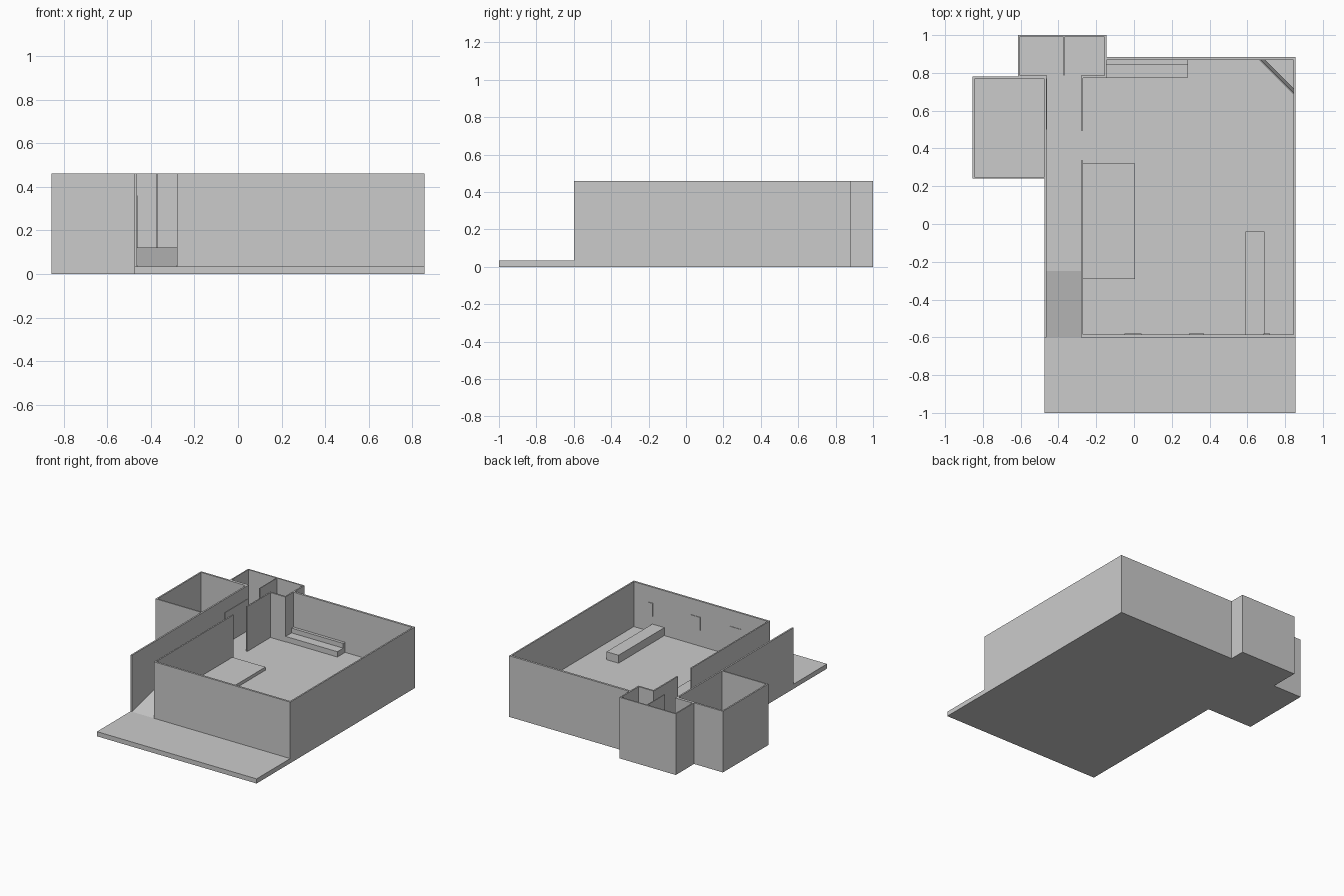
import bpy, bmesh
from mathutils import Vector

if "Cube" in bpy.data.objects:
    bpy.data.objects.remove(bpy.data.objects["Cube"])

FLOOR, TOP, STEP = 0.122, 0.46, 0.035


def extrude(name, pts, vec):
    """Extrude a closed flat outline (3D points) along vec."""
    bm = bmesh.new()
    face = bm.faces.new([bm.verts.new(p) for p in pts])
    ext = bmesh.ops.extrude_face_region(bm, geom=[face], use_keep_orig=True)
    verts = [g for g in ext["geom"] if isinstance(g, bmesh.types.BMVert)]
    bmesh.ops.translate(bm, verts=verts, vec=Vector(vec))
    bmesh.ops.recalc_face_normals(bm, faces=bm.faces[:])
    mesh = bpy.data.meshes.new(name)
    bm.to_mesh(mesh)
    bm.free()
    obj = bpy.data.objects.new(name, mesh)
    bpy.context.collection.objects.link(obj)
    return obj


def plan(name, pts, z0, z1):
    return extrude(name, [(x, y, z0) for x, y in pts], (0, 0, z1 - z0))


def box(name, x0, x1, y0, y1, z0, z1):
    return plan(name, [(x0, y0), (x1, y0), (x1, y1), (x0, y1)], z0, z1)


# Outer footprint shared by the floor and the walls
outer = [(-.28, -.6), (.855, -.6), (.855, .883), (-.145, .883), (-.145, 1),
         (-.615, 1), (-.615, .782), (-.855, .782), (-.855, .24), (-.475, .24)]

# Floor slab with a notch for the ramp
plan("floor_slab", outer + [(-.475, -.6), (-.463, -.6), (-.463, -.25), (-.28, -.25)],
     0, FLOOR)

# Entrance ramp and front terrace
extrude("entrance_ramp", [(-.463, -.6, 0), (-.463, -.6, STEP), (-.463, -.25, FLOOR),
                          (-.463, -.25, 0)], (.183, 0, 0))
box("terrace", -.475, .855, -1, -.6, 0, STEP)

# Continuous outer walls, returning along their inner faces
inner = [(-.475, .25), (-.844, .25), (-.844, .768), (-.475, .768), (-.475, .79),
         (-.606, .79), (-.606, .99), (-.155, .99), (-.155, .785), (-.28, .785),
         (-.28, .495), (-.27, .495), (-.27, .772), (-.145, .772), (-.145, .867),
         (.844, .867), (.844, -.585), (-.27, -.585), (-.27, .335), (-.28, .335)]
plan("outer_walls", outer + inner, FLOOR, TOP)
box("corridor_wall", -.475, -.463, -.6, .79, FLOOR, TOP)
box("back_room_divider", -.374, -.367, .785, .99, FLOOR, TOP)

# Low stage against the corridor wall, and the long counter
box("stage", -.27, .005, -.29, .32, FLOOR, .146)
box("counter", .59, .69, -.585, -.04, FLOOR, .182)

# Bench with a low back
box("bench_seat", -.145, .285, .775, .845, FLOOR, .162)
box("bench_back", -.145, .285, .845, .867, FLOOR, .198)

# Panel leaning across the far corner
extrude("corner_panel", [(.665, .867, .25), (.844, .688, .25),
                         (.844, .713, .15), (.69, .867, .15)], (.003, .003, 0))

# Thin panels on the inner face of the front wall and in the corridor
for i, (a, b) in enumerate([(-.05, .04), (.29, .37), (.685, .72)]):
    box(f"wall_panel_{i + 1}", a, b, -.585, -.581, .24, .34)
box("corridor_door", -.463, -.46, .5, .77, FLOOR, .36)
